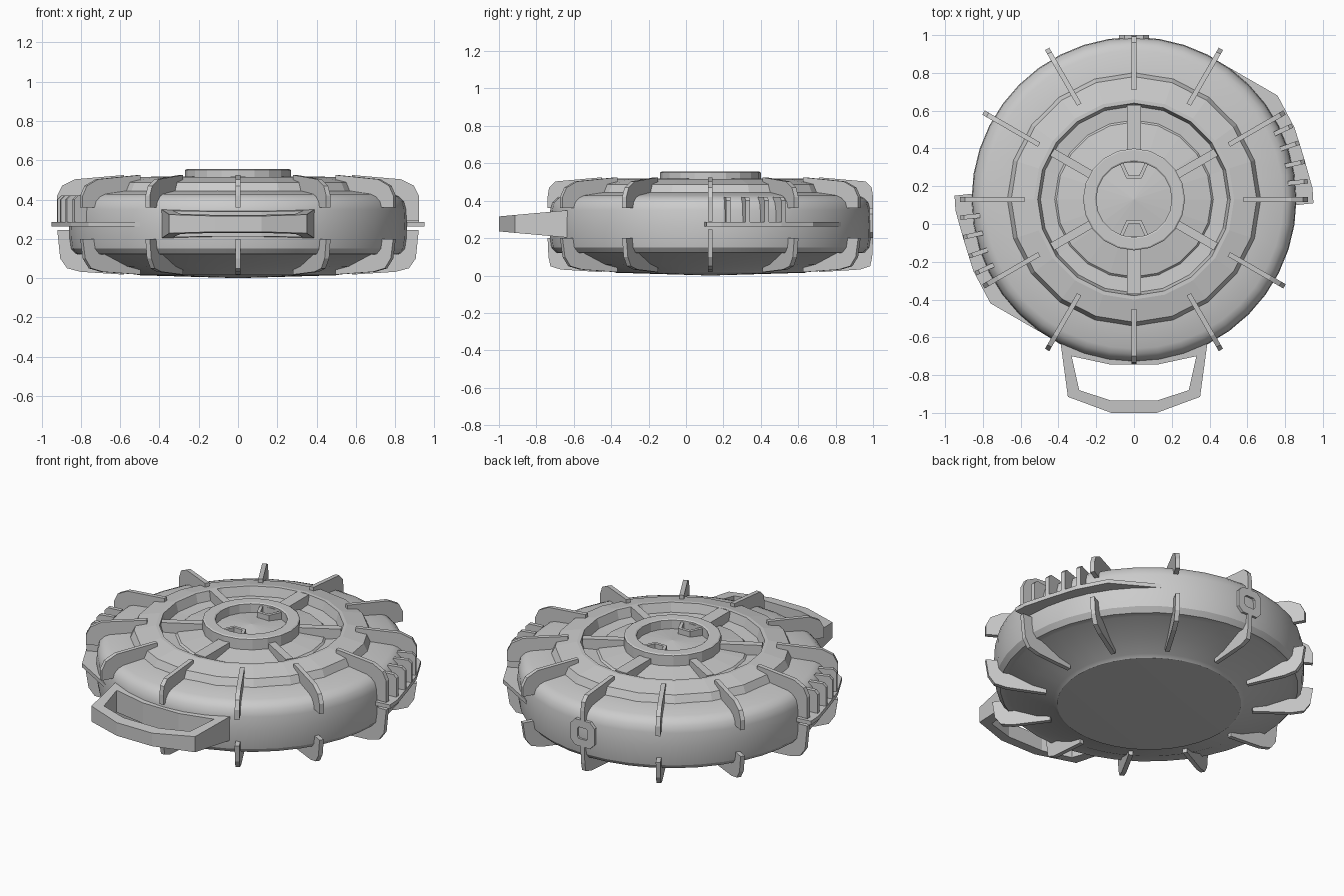
import bpy, bmesh
from math import cos, sin, pi, radians
from mathutils import Matrix, Vector

if "Cube" in bpy.data.objects:
    bpy.data.objects.remove(bpy.data.objects["Cube"])

CY = 0.13  # disc centre along y
grey = bpy.data.materials.new("plain_grey")
grey.use_nodes = True
grey.diffuse_color = (0.6, 0.6, 0.6, 1)
grey.node_tree.nodes["Principled BSDF"].inputs["Base Color"].default_value = (0.6, 0.6, 0.6, 1)


def finish(name, bm, matrix=Matrix(), smooth=False):
    bmesh.ops.remove_doubles(bm, verts=bm.verts, dist=1e-5)
    bmesh.ops.recalc_face_normals(bm, faces=bm.faces)
    bm.transform(matrix)
    mesh = bpy.data.meshes.new(name)
    bm.to_mesh(mesh)
    bm.free()
    mesh.materials.append(grey)
    ob = bpy.data.objects.new(name, mesh)
    bpy.context.collection.objects.link(ob)
    if smooth:
        bpy.ops.object.select_all(action='DESELECT')
        ob.select_set(True)
        bpy.context.view_layer.objects.active = ob
        bpy.ops.object.shade_smooth_by_angle(angle=radians(30))
    return ob


def lathe(name, profile, sides, smooth):
    bm = bmesh.new()
    verts = [bm.verts.new((0, r, z)) for r, z in profile]
    edges = [bm.edges.new(pair) for pair in zip(verts, verts[1:])]
    bmesh.ops.spin(bm, geom=verts + edges, cent=(0, 0, 0), axis=(0, 0, 1),
                   angle=2 * pi, steps=sides, use_duplicate=False)
    return finish(name, bm, Matrix.Translation((0, CY, 0)), smooth)


def prism(name, points, low, high, matrix):
    """Extrude a 2D outline along local z."""
    bm = bmesh.new()
    face = bm.faces.new([bm.verts.new((x, y, low)) for x, y in points])
    new = bmesh.ops.extrude_face_region(bm, geom=[face])["geom"]
    bmesh.ops.translate(bm, vec=(0, 0, high - low),
                        verts=[v for v in new if isinstance(v, bmesh.types.BMVert)])
    return finish(name, bm, matrix)


def frame(name, outer, inner, low, high, matrix=Matrix()):
    """Closed frame between two outlines; low and high are functions of y."""
    bm = bmesh.new()
    loops = [[bm.verts.new((x, y, f(y))) for x, y in outline]
             for outline, f in ((outer, low), (outer, high), (inner, high), (inner, low))]
    n = len(outer)
    for a, b in zip(loops, loops[1:] + loops[:1]):
        for i in range(n):
            j = (i + 1) % n
            bm.faces.new((a[i], a[j], b[j], b[i]))
    return finish(name, bm, matrix)


def around(angle):
    return Matrix.Translation((0, CY, 0)) @ Matrix.Rotation(radians(angle), 4, 'Z')


def mirrored(points):
    return points + [(-x, y) for x, y in reversed(points)]


# Main shell: base disc, lower bowl, barrel and shoulder
lathe("shell", [(0, 0), (.51, .015), (.53, .03), (.66, .06), (.79, .12), (.825, .122),
                (.85, .15), (.858, .2), (.86, .27), (.856, .35), (.845, .39), (.82, .415),
                (.79, .428), (.66, .445), (.6, .45), (0, .44)], 40, True)

# Stepped lid with a recessed dome
lathe("lid", [(.68, .43), (.67, .445), (.65, .488), (.53, .515), (.51, .515), (.495, .46),
              (.42, .455), (.41, .465), (.2, .497), (0, .52)], 20, False)

# Raised hub ring and its spokes
lathe("hub_ring", [(.27, .46), (.27, .55), (.262, .555), (.208, .555), (.2, .55),
                   (.2, .47), (.27, .46)], 20, False)
for i in range(6):
    w = .038 if i in (1, 4) else .022
    prism("spoke", [(.25, -w), (.5, -w), (.5, w), (.25, w)], .45, .518, around(30 + 60 * i))

# Two finger tabs inside the hub
for angle in (0, 180):
    frame("finger_tab", mirrored([(.085, .21), (.04, .11)]), mirrored([(.058, .195), (.028, .128)]),
          lambda y: .48, lambda y: .54, around(angle))

# Twelve split ribs, shorter at front and back, longer at the sides
UPRIGHT = Matrix.Rotation(pi / 2, 4, 'X')
for i in range(12):
    limit = .87 if i in (3, 9) else .92
    top_end, bottom_end = (.29, .245) if i in (0, 6) else (.36, .2)
    upper = [(.92, top_end), (.92, .42), (.895, .47), (.83, .503), (.58, .525),
             (.58, .47), (.8, .38), (.83, top_end)]
    lower = [(.92, bottom_end), (.905, .1), (.87, .05), (.8, .032), (.58, .018),
             (.58, .06), (.78, .14), (.83, bottom_end)]
    for name, outline in (("upper_rib", upper), ("lower_rib", lower)):
        capped = [(min(r, limit - (.92 - r) * .3), z) for r, z in outline]
        prism(name, capped, -.013, .013, around(30 * i) @ UPRIGHT)

# Side flanges with grip teeth, repeated at half a turn
flange = [(.86, -.03), (.95, -.02), (.945, .06), (.90, .22), (.85, .38), (.76, .55),
          (.5, .7), (.46, .62), (.7, .4), (.8, .15)]
tooth = [(.82, .27), (.925, .27), (.925, .40), (.905, .42), (.82, .42)]
for turn in (0, 180):
    prism("side_flange", flange, .262, .286, around(turn))
    for angle in (6, 12.5, 19, 25):
        prism("grip_tooth", tooth, -.012, .012, around(turn + angle) @ UPRIGHT)

# Carry handle, thinner toward its outer end
def half(y):
    return .04 + (y + 1) * .09


frame("handle", mirrored([(.1, -.6), (.39, -.62), (.35, -.915), (.12, -1)]),
      mirrored([(.12, -.745), (.33, -.7), (.29, -.88), (.12, -.935)]),
      lambda y: .276 - half(y), lambda y: .276 + half(y))

# Rear latch plate with a square socket
frame("latch", mirrored([(.05, .08), (.08, .05), (.08, -.05), (.05, -.08)]),
      mirrored([(.025, .035), (.035, .025), (.035, -.025), (.025, -.035)]),
      lambda y: .95, lambda y: 1,
      Matrix.Translation((0, 0, .28)) @ Matrix.Rotation(-pi / 2, 4, 'X'))
